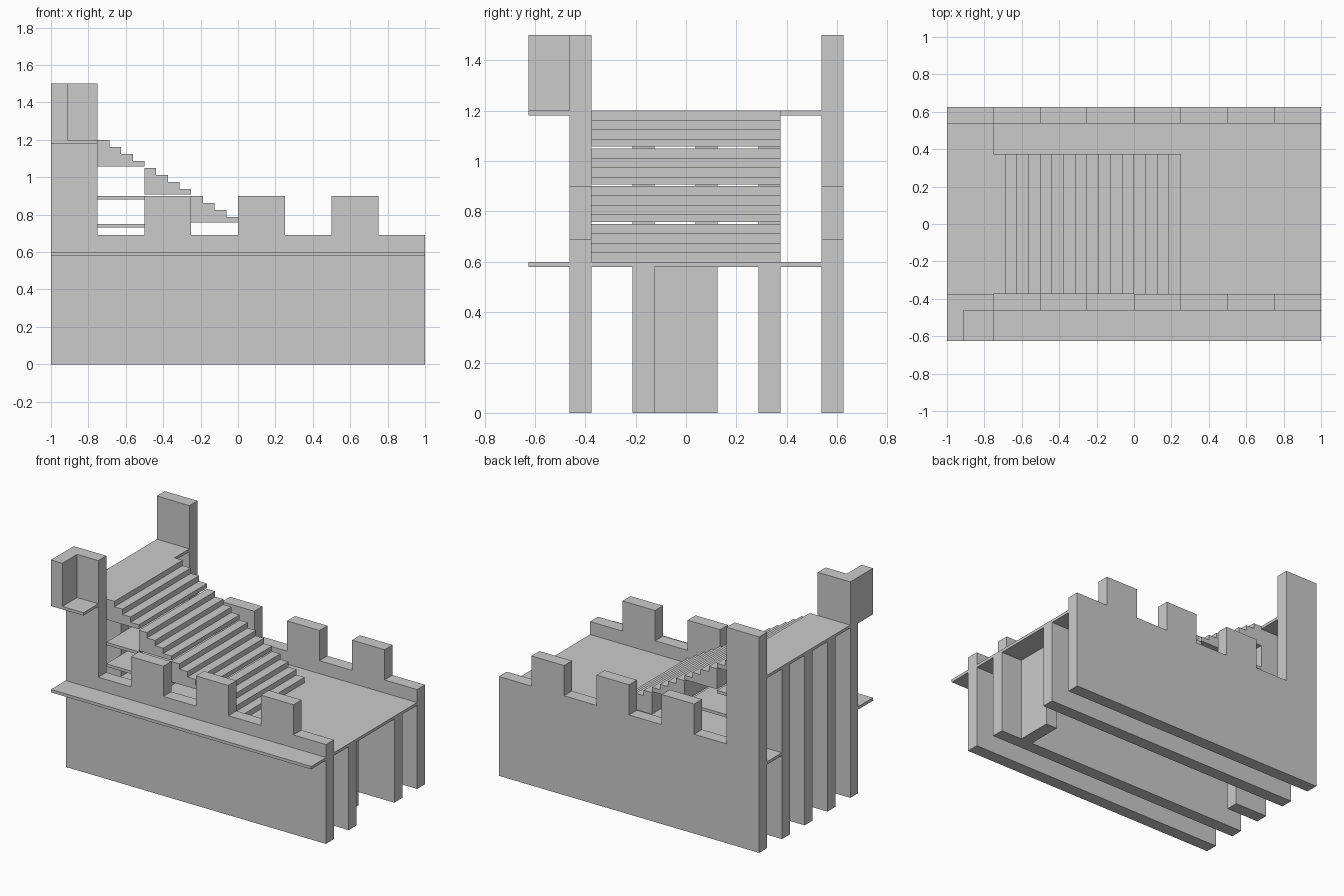
import bpy, bmesh

if "Cube" in bpy.data.objects:
    bpy.data.objects.remove(bpy.data.objects["Cube"])

T = 0.0875  # wall thickness


def box(name, x0, x1, y0, y1, z0, z1):
    bm = bmesh.new()
    bmesh.ops.create_cube(bm, size=1)
    for v in bm.verts:
        v.co = (x1 if v.co.x > 0 else x0, y1 if v.co.y > 0 else y0, z1 if v.co.z > 0 else z0)
    finish(name, bm)


def extrude_xz(name, pts, y0, y1):
    bm = bmesh.new()
    face = bm.faces.new([bm.verts.new((x, y0, z)) for x, z in pts])
    ext = bmesh.ops.extrude_face_region(bm, geom=[face])
    bmesh.ops.translate(bm, vec=(0, y1 - y0, 0),
                        verts=[g for g in ext["geom"] if isinstance(g, bmesh.types.BMVert)])
    bmesh.ops.recalc_face_normals(bm, faces=bm.faces)
    finish(name, bm)


def finish(name, bm):
    me = bpy.data.meshes.new(name)
    bm.to_mesh(me)
    bm.free()
    bpy.context.collection.objects.link(bpy.data.objects.new(name, me))


# Outer walls: tower at the left, battlements along the rest
outline = [(-1, 0), (1, 0), (1, 0.69)]
for x in (0.75, 0.25, -0.25):
    outline += [(x, 0.69), (x, 0.9), (x - 0.25, 0.9), (x - 0.25, 0.69)]
outline += [(-0.75, 0.69), (-0.75, 1.5), (-1, 1.5)]
extrude_xz("front_wall", outline, -0.375 - T, -0.375)
extrude_xz("back_wall", outline, 0.625 - T, 0.625)

# Inner walls, rising to the upper floor at the left end
inner = [(-1, 0), (1, 0), (1, 0.58), (-0.75, 0.58), (-0.75, 1.18), (-1, 1.18)]
for i, y in enumerate((-0.125, 0.375)):
    extrude_xz(f"inner_wall_{i}", inner, y - T, y)
box("middle_pillar", -1, -0.75, 0.125 - T, 0.125, 0, 1.18)
box("cross_wall", 0.75, 0.75 + T, -0.125, 0.125, 0, 0.58)

# Floors and front ledge
box("main_floor", -0.75, 1, -0.375, 0.375, 0.58, 0.6)
box("back_walkway", -1, 1, 0.375, 0.625 - T, 0.58, 0.6)
box("front_ledge", -1, 1, -0.625, -0.375 - T, 0.58, 0.6)
box("upper_floor", -1, -0.75, -0.375, 0.625 - T, 1.18, 1.2)
box("upper_shelf", -0.75, -0.5, -0.375, 0.375, 0.88, 0.9)
box("lower_shelf", -0.75, -0.25, -0.375, 0.375, 0.73, 0.75)

# Corner lookout on the front tower
box("lookout_floor", -1, -0.75, -0.625, -0.375 - T, 1.18, 1.2)
box("lookout_wall", -1, -1 + T, -0.625, -0.375 - T, 1.2, 1.5)

# Stairs: four flights of four steps
for f in range(4):
    x0, top = -0.75 + 0.25 * f, 1.2 - 0.15 * f
    base = top - 0.1425 if f < 3 else 0.6
    pts = [(x0, base)]
    for s in range(4):
        z = top - 0.0375 * s
        pts += [(x0 + 0.0625 * s, z), (x0 + 0.0625 * (s + 1), z)]
    pts.append((x0 + 0.25, base))
    extrude_xz(f"stair_flight_{f}", pts, -0.375, 0.375)
